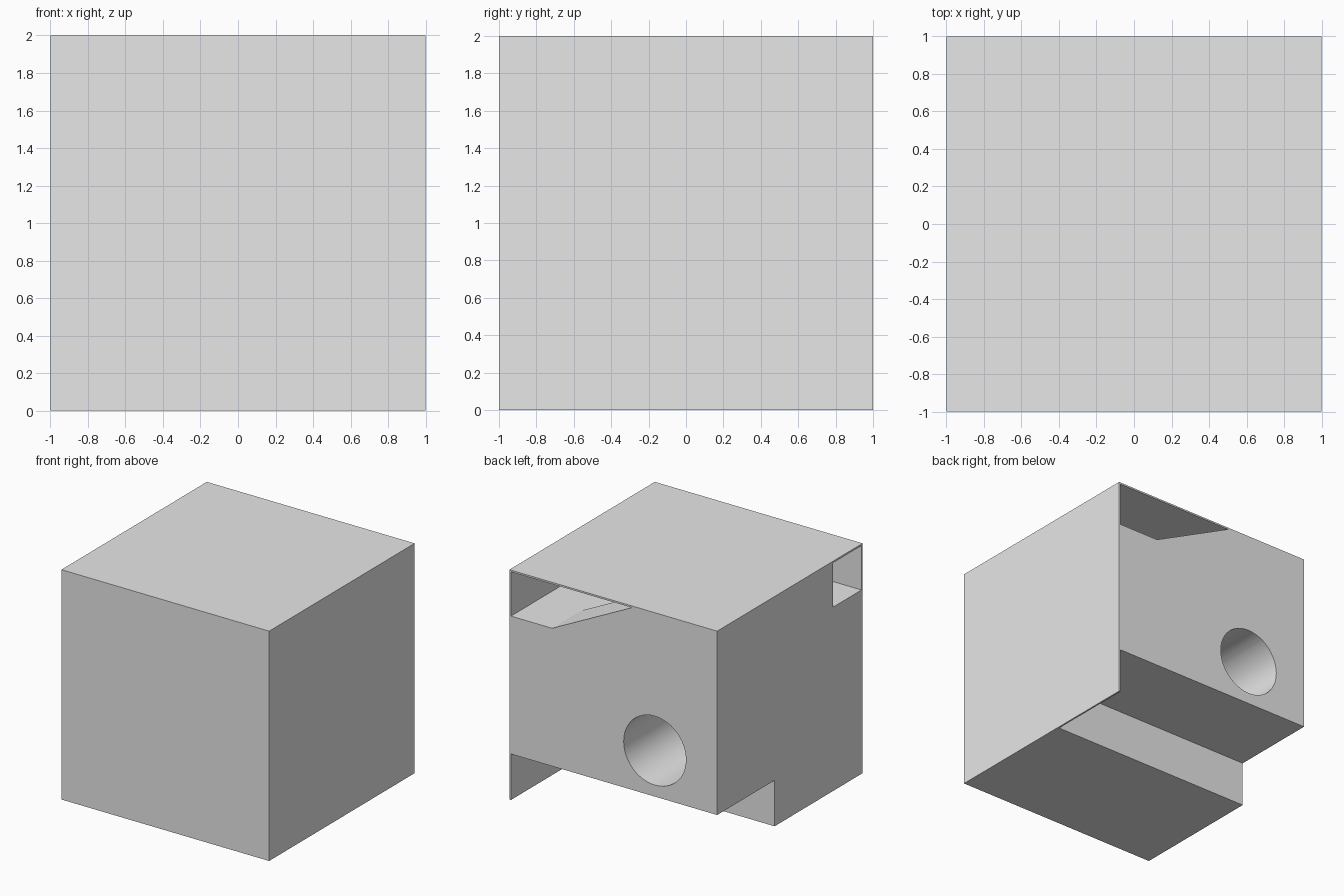
import bpy, bmesh, math

cube = bpy.data.objects.get("Cube")
if cube:
    bpy.data.objects.remove(cube, do_unlink=True)

T = 0.015  # panel thickness

grey = bpy.data.materials.new("light grey")
grey.use_nodes = True
grey.diffuse_color = (0.8, 0.8, 0.8, 1)
grey.node_tree.nodes["Principled BSDF"].inputs["Base Color"].default_value = (0.8, 0.8, 0.8, 1)


def prism(name, profile, y0, y1):
    """Extrude an (x, z) profile from y0 to y1."""
    bm = bmesh.new()
    face = bm.faces.new([bm.verts.new((x, y0, z)) for x, z in profile])
    ext = bmesh.ops.extrude_face_region(bm, geom=[face])
    verts = [v for v in ext["geom"] if isinstance(v, bmesh.types.BMVert)]
    bmesh.ops.translate(bm, vec=(0, y1 - y0, 0), verts=verts)
    bmesh.ops.recalc_face_normals(bm, faces=bm.faces)
    mesh = bpy.data.meshes.new(name)
    bm.to_mesh(mesh)
    bm.free()
    mesh.materials.append(grey)
    obj = bpy.data.objects.new(name, mesh)
    bpy.context.collection.objects.link(obj)
    return obj


def box(name, x, y, z):
    return prism(name, [(x[0], z[0]), (x[1], z[0]), (x[1], z[1]), (x[0], z[1])], *y)


# Thin cover panels on the top, front and +x side
box("top_panel", (-1, 1), (-1, 1), (2 - T, 2))
box("front_panel", (-1, 1), (-1, -1 + T), (0, 2 - T))
box("side_panel", (1 - T, 1), (-1 + T, 1), (0, 2 - T))

# Solid core behind the panels
core = box("core_block", (-1, 1 - T), (-1 + T, 1), (0, 2 - T))

# Cut-outs: rear bottom step, front channel, top pocket, sloped entry, round bore
circle = [(-0.4 + 0.3 * math.cos(i * math.tau / 48),
           0.8 + 0.3 * math.sin(i * math.tau / 48)) for i in range(48)]
cutters = [
    box("step_cutter", (-1.2, 1.2), (0.21, 1.2), (-0.2, 0.4)),
    box("channel_cutter", (-1.2, 1.2), (-1.2, -0.59), (1.6, 2.2)),
    box("pocket_cutter", (-0.2, 1.2), (-1.1, 0.6), (1.6, 2.15)),
    prism("slope_cutter", [(-0.41, 2.1), (0.59, 1.6), (1.1, 1.6), (1.1, 2.1)], 0.5, 1.1),
    prism("bore_cutter", circle, -1.3, 1.3),
]
bpy.context.view_layer.objects.active = core
for cutter in cutters:
    mod = core.modifiers.new(cutter.name, "BOOLEAN")
    mod.operation = "DIFFERENCE"
    mod.solver = "EXACT"
    mod.object = cutter
    bpy.ops.object.modifier_apply(modifier=mod.name)
    bpy.data.objects.remove(cutter, do_unlink=True)

# Smooth bore wall with sharp block edges
bpy.ops.object.select_all(action="DESELECT")
core.select_set(True)
bpy.ops.object.shade_smooth_by_angle(angle=math.radians(20))
